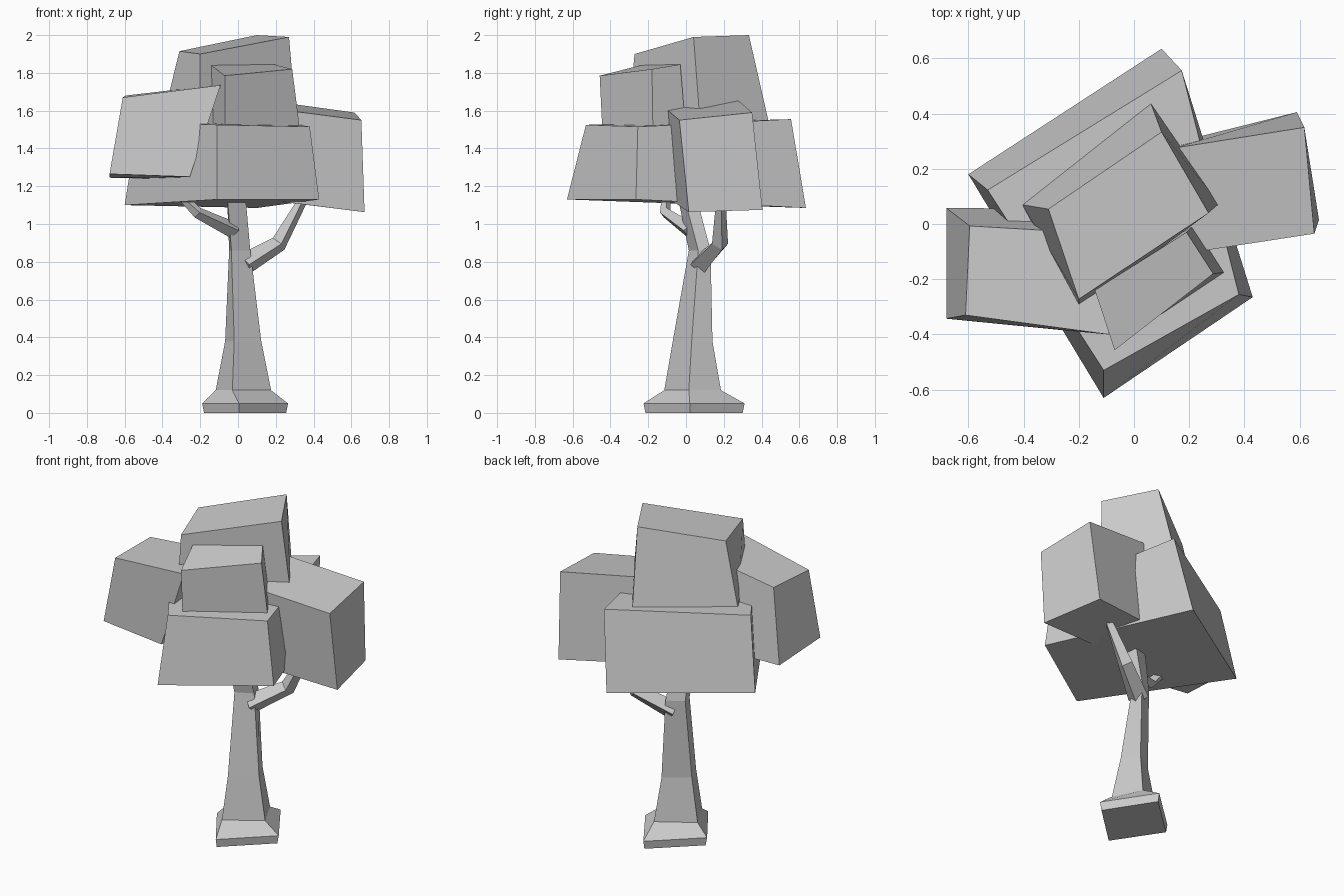
import bpy, bmesh, math
from mathutils import Vector


def loft(name, rings):
    """Closed flat-shaded solid through a stack of four-cornered rings."""
    bm = bmesh.new()
    rows = [[bm.verts.new(p) for p in ring] for ring in rings]
    for low, high in zip(rows, rows[1:]):
        for i in range(4):
            j = (i + 1) % 4
            bm.faces.new((low[i], low[j], high[j], high[i]))
    bm.faces.new(rows[0][::-1])
    bm.faces.new(rows[-1])
    bmesh.ops.recalc_face_normals(bm, faces=bm.faces[:])
    mesh = bpy.data.meshes.new(name)
    bm.to_mesh(mesh)
    bm.free()
    obj = bpy.data.objects.new(name, mesh)
    bpy.context.collection.objects.link(obj)
    return obj


def level(z, front, right, back, left):
    return [(x, y, z) for x, y in (front, right, back, left)]


def branch(name, path, radii):
    """Four-sided limb that tapers along a bent path."""
    pts = [Vector(p) for p in path]
    rings = []
    for i, (p, r) in enumerate(zip(pts, radii)):
        along = (pts[min(i + 1, len(pts) - 1)] - pts[max(i - 1, 0)]).normalized()
        side = along.cross(Vector((0, 0, 1))).normalized()
        up = side.cross(along)
        rings.append([p + r * (math.cos(a) * side + math.sin(a) * up)
                      for a in (k * math.pi / 2 for k in range(4))])
    return loft(name, rings)


# Trunk with flared foot, bending towards the front near the top
loft("trunk", [
    level(0, (.005, -.215), (.255, .02), (.075, .30), (-.18, .065)),
    level(.05, (.005, -.225), (.265, .02), (.075, .31), (-.19, .065)),
    level(.12, (-.03, -.115), (.175, .015), (.09, .185), (-.118, .055)),
    level(.38, (-.02, -.07), (.123, .03), (.07, .14), (-.068, .04)),
    level(.86, (-.035, .015), (.065, .065), (.05, .13), (-.047, .075)),
    level(1.2, (-.06, -.055), (.035, -.025), (.03, .04), (-.057, .02)),
])

# Limbs
branch("right_branch", [(.03, .075, .785), (.215, .18, .895), (.345, .185, 1.13)],
       [.06, .045, .025])
branch("left_branch", [(-.02, .025, .965), (-.215, -.11, 1.06), (-.29, -.105, 1.14)],
       [.045, .03, .025])

# Foliage blocks: skewed boxes given by lower and upper corners
loft("foliage_base", [
    [(-.11, -.63, 1.13), (.43, -.265, 1.13), (.10, .635, 1.085), (-.60, .18, 1.10)],
    [(-.11, -.53, 1.525), (.38, -.255, 1.515), (.173, .556, 1.555), (-.53, .123, 1.54)]])
loft("foliage_left", [
    [(-.68, -.343, 1.265), (-.255, -.385, 1.25), (-.25, .055, 1.235), (-.68, .058, 1.245)],
    [(-.61, -.33, 1.67), (-.092, -.40, 1.735), (-.12, -.035, 1.735), (-.595, -.007, 1.68)]])
loft("foliage_right", [
    [(.22, -.07, 1.12), (.67, .015, 1.063), (.59, .405, 1.075), (.13, .29, 1.13)],
    [(.19, -.106, 1.61), (.653, -.035, 1.55), (.617, .35, 1.59), (.145, .275, 1.655)]])
loft("foliage_front", [
    [(-.07, -.442, 1.48), (.33, -.175, 1.48), (.22, .0, 1.48), (-.15, -.20, 1.48)],
    [(-.07, -.457, 1.785), (.287, -.18, 1.82), (.19, -.03, 1.845), (-.142, -.24, 1.84)]])
loft("foliage_crown", [
    [(-.20, -.31, 1.53), (.31, .075, 1.53), (.06, .44, 1.53), (-.405, .07, 1.53)],
    [(-.20, -.272, 1.90), (.27, .04, 1.99), (.10, .333, 2.0), (-.31, .054, 1.915)]])
